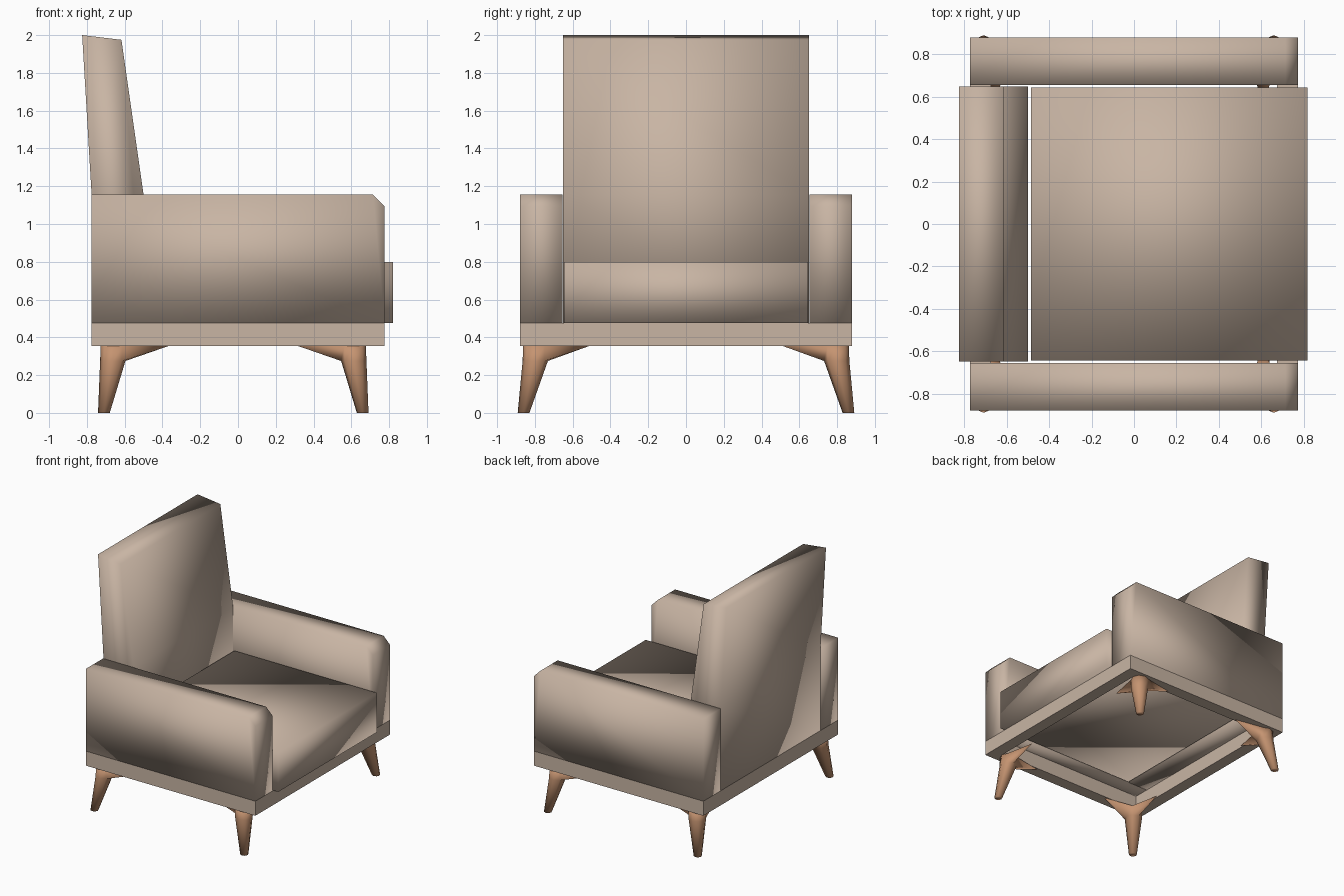
import bpy, math

if "Cube" in bpy.data.objects:
    bpy.data.objects.remove(bpy.data.objects["Cube"])


def material(name, rgb):
    m = bpy.data.materials.new(name)
    m.diffuse_color = (*rgb, 1)
    m.use_nodes = True
    m.node_tree.nodes["Principled BSDF"].inputs["Base Color"].default_value = m.diffuse_color
    return m


fabric = material("beige fabric", (0.58, 0.46, 0.37))
wood = material("warm wood", (0.56, 0.295, 0.165))


def make(name, verts, faces, mat, smooth=True):
    me = bpy.data.meshes.new(name)
    me.from_pydata(verts, [], faces)
    me.materials.append(mat)
    ob = bpy.data.objects.new(name, me)
    bpy.context.collection.objects.link(ob)
    for p in me.polygons:
        p.use_smooth = smooth
    return ob


def loft(name, rings, mat, smooth=True, flip=False):
    """Join equal-length rings of points and cap both ends."""
    n = len(rings[0])
    verts = [p for r in rings for p in r]
    faces = [tuple(reversed(range(n))), tuple(range(len(verts) - n, len(verts)))]
    for k in range(len(rings) - 1):
        for i in range(n):
            j = (i + 1) % n
            faces.append((k * n + i, k * n + j, (k + 1) * n + j, (k + 1) * n + i))
    if flip:
        faces = [tuple(reversed(f)) for f in faces]
    return make(name, verts, faces, mat, smooth)


def side_profile(name, pts, y0, y1):
    """Extrude an anticlockwise (x, z) outline along y."""
    return loft(name, [[(x, y, z) for x, z in pts] for y in (y0, y1)], fabric, flip=True)


# Upholstered parts
arm = [(-0.775, 0.475), (0.775, 0.475), (0.775, 1.095), (0.715, 1.155), (-0.775, 1.155)]
side_profile("near_arm", arm, -0.88, -0.655)
side_profile("far_arm", arm, 0.655, 0.88)
side_profile("backrest", [(-0.775, 0.475), (-0.5, 0.475), (-0.5, 1.155),
                          (-0.617, 1.975), (-0.825, 2.0), (-0.775, 1.155)], -0.65, 0.65)
side_profile("seat_cushion", [(-0.485, 0.475), (0.82, 0.475), (0.82, 0.8), (-0.485, 0.8)],
             -0.645, 0.645)

# Open rectangular base frame
rings = []
for inset, z in ((0, 0.355), (0, 0.475), (0.1, 0.475), (0.1, 0.355)):
    x, y = 0.775 - inset, 0.88 - inset
    rings += [(-x, -y, z), (x, -y, z), (x, y, z), (-x, y, z)]
faces = []
for k in range(4):
    for i in range(4):
        j, m = (i + 1) % 4, (k + 1) % 4
        faces.append((k * 4 + i, k * 4 + j, m * 4 + j, m * 4 + i))
make("base_frame", rings, faces, fabric, smooth=False)


# Splayed legs whose tops spread into two pointed brackets along the frame
def leg(name, sx, sy):
    def ring(cx, cy, z, r, prongs=False):
        pts = []
        for i in range(8):
            a = i * math.pi / 4
            x, y = cx - r * math.cos(a), cy - r * math.sin(a)
            if prongs and i == 0:
                x = 0.34
            if prongs and i == 2:
                y = 0.51
            pts.append((sx * x - 0.025, sy * y, z))
        return pts
    loft(name, [ring(0.685, 0.86, 0, 0.031), ring(0.638, 0.798, 0.275, 0.067),
                ring(0.635, 0.795, 0.355, 0.067, True)], wood, flip=sx * sy < 0)


for sx, xn in ((1, "front"), (-1, "rear")):
    for sy, yn in ((-1, "near"), (1, "far")):
        leg(f"{xn}_{yn}_leg", sx, sy)
